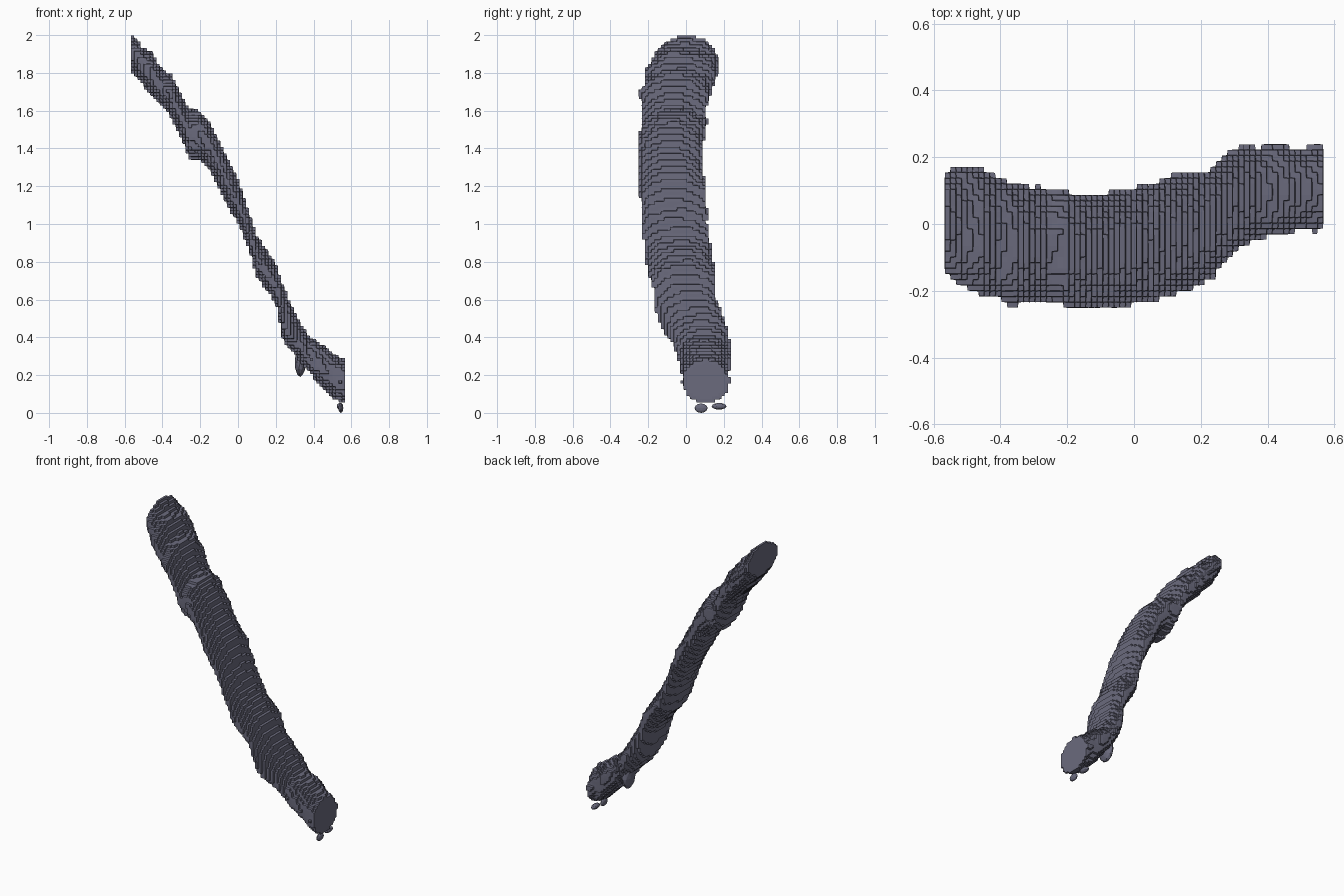
import bpy
import bmesh
from math import cos, sin, pi
from mathutils import Vector, Matrix, noise

cube = bpy.data.objects.get("Cube")
if cube:
    bpy.data.objects.remove(cube, do_unlink=True)

slate = bpy.data.materials.new("slate grey")
slate.use_nodes = True
colour = (0.145, 0.145, 0.205, 1)
slate.diffuse_color = colour
slate.node_tree.nodes["Principled BSDF"].inputs["Base Color"].default_value = colour

# Cross-sections along the strand: x, lowest z, highest z, front y, back y
SECTIONS = [
    (-.56, 1.8, 2, -.15, .16), (-.5, 1.73, 1.93, -.2, .17),
    (-.45, 1.67, 1.9, -.22, .16), (-.4, 1.62, 1.81, -.23, .14),
    (-.35, 1.56, 1.79, -.25, .12), (-.3, 1.46, 1.68, -.23, .11),
    (-.26, 1.34, 1.61, -.23, .11), (-.2, 1.35, 1.6, -.25, .1),
    (-.14, 1.27, 1.52, -.25, .09), (-.08, 1.14, 1.4, -.25, .09),
    (0, 1, 1.24, -.24, .11), (.05, .89, 1.08, -.23, .12),
    (.1, .72, .94, -.22, .14), (.2, .58, .79, -.18, .16),
    (.24, .38, .68, -.16, .18), (.3, .31, .53, -.09, .23),
    (.37, .22, .41, -.04, .23), (.43, .15, .37, -.03, .24),
    (.5, .08, .32, -.02, .23), (.56, .05, .28, -.02, .23),
]
SIDES = 48
STEPS = 4


def make_object(name, bm):
    mesh = bpy.data.meshes.new(name)
    bm.to_mesh(mesh)
    bm.free()
    mesh.materials.append(slate)
    obj = bpy.data.objects.new(name, mesh)
    bpy.context.collection.objects.link(obj)
    return obj


def section_ring(bm, x, low, high, front, back):
    """Rough oval in a plane of constant x."""
    ring = []
    for i in range(SIDES):
        a = 2 * pi * i / SIDES
        y, z = cos(a), sin(a)
        p = Vector((x, (front + back) / 2 + y * (back - front) / 2,
                    (low + high) / 2 + z * (high - low) / 2))
        wobble = noise.noise(p * 16) * .012
        ring.append(bm.verts.new(p + Vector((0, y, z)) * wobble))
    return ring


def blob(name, centre, size):
    bm = bmesh.new()
    bmesh.ops.create_icosphere(
        bm, subdivisions=2, radius=1,
        matrix=Matrix.Translation(centre) @ Matrix.Diagonal((*size, 1)))
    return make_object(name, bm)


# Main strand: lofted ovals with flat ends
bm = bmesh.new()
rings = []
for a, b in zip(SECTIONS, SECTIONS[1:]):
    for k in range(STEPS):
        t = k / STEPS
        rings.append(section_ring(bm, *[p + (q - p) * t for p, q in zip(a, b)]))
rings.append(section_ring(bm, *SECTIONS[-1]))
for r, s in zip(rings, rings[1:]):
    for i in range(SIDES):
        j = (i + 1) % SIDES
        bm.faces.new((r[i], r[j], s[j], s[i]))
bm.faces.new(rings[0])
bm.faces.new(rings[-1])
bmesh.ops.recalc_face_normals(bm, faces=bm.faces)
strand = make_object("strand", bm)

# Stepped, softened surface
steps = strand.modifiers.new("steps", 'REMESH')
steps.mode = 'BLOCKS'
steps.octree_depth = 7
steps.scale = .9
steps.use_remove_disconnected = False
soften = strand.modifiers.new("soften", 'SMOOTH')
soften.factor = .5
soften.iterations = 1

# Hanging lump and loose crumbs near the lower end
blob("hanging_lump", (.33, .13, .27), (.03, .06, .08))
blob("crumb_front", (.545, .08, .025), (.013, .035, .025))
blob("crumb_back", (.54, .175, .035), (.018, .04, .018))
